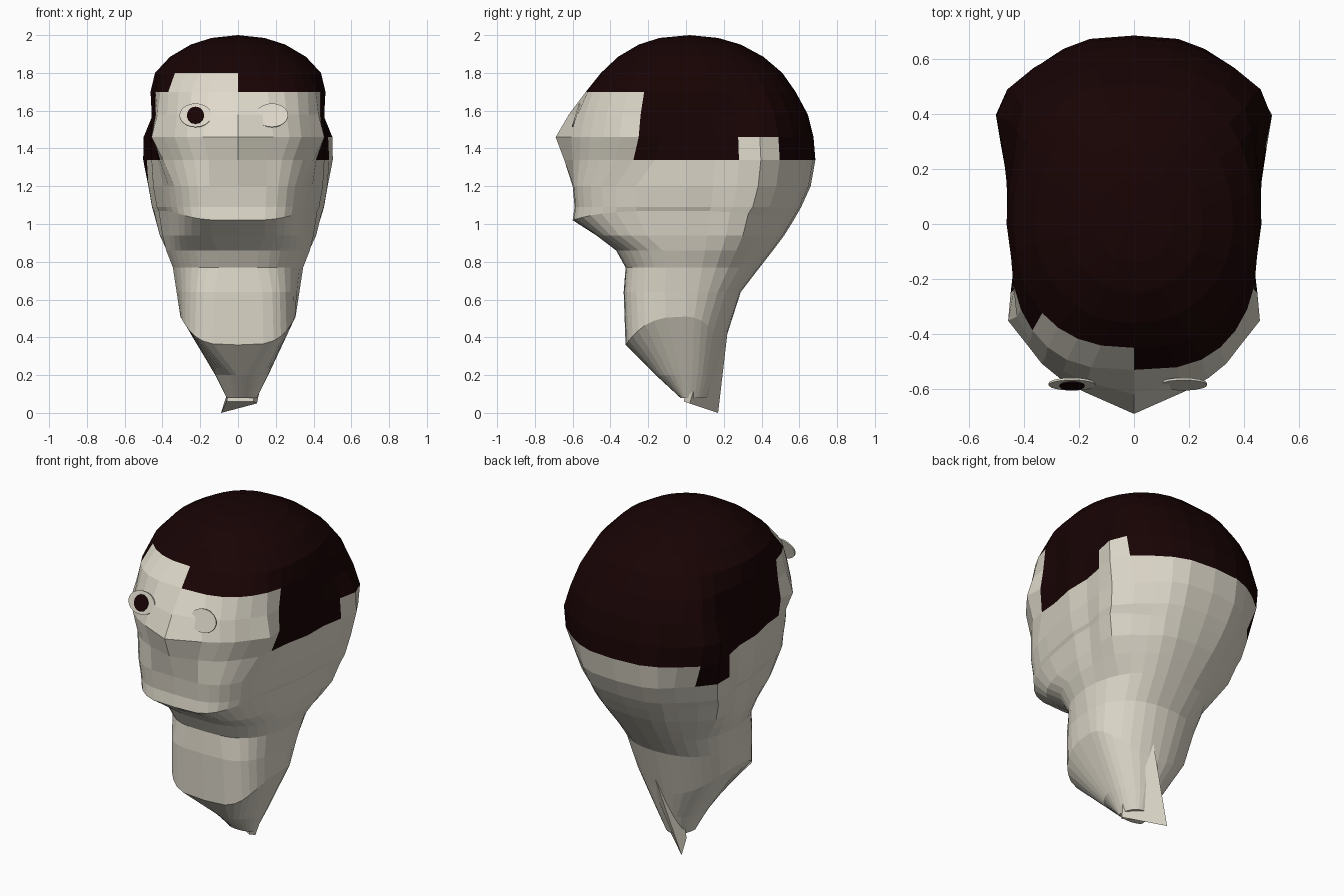
import bpy, bmesh, math

cube = bpy.data.objects.get("Cube")
if cube:
    bpy.data.objects.remove(cube)


def material(name, rgb):
    mat = bpy.data.materials.new(name)
    mat.use_nodes = True
    mat.diffuse_color = (*rgb, 1)
    mat.node_tree.nodes["Principled BSDF"].inputs["Base Color"].default_value = (*rgb, 1)
    return mat


SKIN = material("pale_skin", (0.73, 0.69, 0.59))
HAIR = material("dark_hair", (0.009, 0.001, 0.0013))


def make_object(name, bm, *mats):
    bmesh.ops.recalc_face_normals(bm, faces=bm.faces)
    mesh = bpy.data.meshes.new(name)
    bm.to_mesh(mesh)
    bm.free()
    for mat in mats:
        mesh.materials.append(mat)
    obj = bpy.data.objects.new(name, mesh)
    bpy.context.collection.objects.link(obj)
    return obj


# Head and neck levels: height, half width, front y, back y,
# front squareness across and along, front taper, back squareness across
LEVELS = [
    (1.985, .14, -.14, .17, 2, 2, 0, 2),
    (1.95, .25, -.25, .29, 2, 2, 0, 2.1),
    (1.885, .36, -.36, .41, 2.2, 2, 0, 2.3),
    (1.80, .44, -.45, .51, 2.5, 2.1, 0, 2.5),
    (1.70, .465, -.53, .58, 3, 2.2, 0, 2.7),
    (1.58, .46, -.575, .645, 3.3, 2.2, 0, 2.8),
    (1.46, .465, -.60, .675, 3.6, 2.2, 0, 3),
    (1.34, .46, -.60, .685, 3.4, 2.5, .2, 3.1),
    (1.20, .45, -.60, .66, 4, 4, .4, 3.2),
    (1.09, .43, -.59, .61, 4, 4, .4, 3.1),
    (1.02, .42, -.60, .57, 4, 4, .4, 3),
    (.94, .40, -.475, .52, 4, 4, .4, 2.8),
    (.86, .38, -.37, .46, 3, 3, .4, 2.6),
    (.77, .345, -.32, .39, 3, 3, .4, 2.5),
    (.64, .325, -.33, .29, 4, 3, .3, 2.3),
    (.36, .305, -.32, .20, 4, 3, 0, 2),
    (.20, .14, -.16, .15, 2, 2, 0, 2),
    (.08, .08, -.03, .11, 2, 2, 0, 2),
]
COLUMNS = 32
STEP = 360 / COLUMNS


def bump(value, centre, reach):
    return max(0, 1 - abs(value - centre) / reach)


def section_point(level, column):
    z, w, front, back, across, along, taper, back_across = level
    angle = math.radians(column * STEP)
    s, c = math.sin(angle), math.cos(angle)
    if c <= 0:
        front, across, along = back, back_across, 2.15
    x = w * abs(s) ** (2 / across)
    y = front * abs(c) ** (2 / along)
    if y < 0:
        x *= 1 + taper * y
    # nose ridge, ears, cheekbones and back corners stand out, temples sink in
    turn = math.degrees(math.acos(max(-1, min(1, c))))
    y -= .09 * bump(turn, 0, 14) * bump(z, 1.46, .24)
    x += .08 * bump(turn, 122, 22) * min(1, 2 * bump(z, 1.2, .43))
    x += .075 * bump(turn, 138, 24) * min(1, 1.5 * bump(z, 1.52, .32))
    x += .04 * bump(turn, 57, 14) * bump(z, 1.46, .2)
    x -= .03 * bump(turn, 78, 14) * bump(z, 1.5, .35)
    # lip and neck edges rise towards the sides
    z += {1.02: .05, .36: .15}.get(z, 0) * s * s
    offset = .02 if z < .3 else 0
    return (math.copysign(x, s) + offset, y, z)


def hairline(turn, side):
    if turn < 67.5:
        return 1.8 if side < 0 and turn < 45 else 1.7
    if 112.5 < turn < 135:
        return 1.46 if side > 0 else 1.2
    return 1.34


# Head skin with the hair marked by height and direction
bm = bmesh.new()
rings = [[bm.verts.new(section_point(lv, i)) for i in range(COLUMNS)] for lv in LEVELS]
crown = bm.verts.new((0, .02, 2))
for i in range(COLUMNS):
    j = (i + 1) % COLUMNS
    bm.faces.new((crown, rings[0][i], rings[0][j])).material_index = 1
    middle = (i + .5) * STEP
    turn, side = min(middle, 360 - middle), 1 if middle < 180 else -1
    for k in range(len(rings) - 1):
        face = bm.faces.new((rings[k][i], rings[k + 1][i], rings[k + 1][j], rings[k][j]))
        height = (LEVELS[k][0] + LEVELS[k + 1][0]) / 2
        face.material_index = int(height > hairline(turn, side))
bm.faces.new(rings[-1])
make_object("head", bm, SKIN, HAIR)

# Torn strip slanting down the back of the neck to a blade-like end
bm = bmesh.new()
top = [bm.verts.new(p) for p in ((.04, .06, .6), (.2, .02, .6), (.22, .18, .6), (.1, .24, .6))]
low = [bm.verts.new(p) for p in ((-.06, .08, .06), (.08, -.01, .06), (.1, .02, .05), (-.09, .17, 0))]
for i in range(4):
    j = (i + 1) % 4
    bm.faces.new((top[i], top[j], low[j], low[i]))
bm.faces.new(top)
bm.faces.new(low)
make_object("neck_strip", bm, SKIN)


# Thin eye plates leaning back, only one of which has a pupil
def plate(name, centre, width, height, mat):
    bm = bmesh.new()
    bmesh.ops.create_cone(bm, cap_ends=True, segments=24, radius1=1, radius2=1, depth=2)
    obj = make_object(name, bm, mat)
    obj.location, obj.scale = centre, (width, height, .004)
    obj.rotation_euler = (math.pi / 2 - .3, 0, 0)


plate("right_eye", (-.225, -.582, 1.575), .085, .065, SKIN)
plate("left_eye", (.18, -.582, 1.575), .085, .065, SKIN)
plate("right_pupil", (-.225, -.587, 1.575), .045, .047, HAIR)
